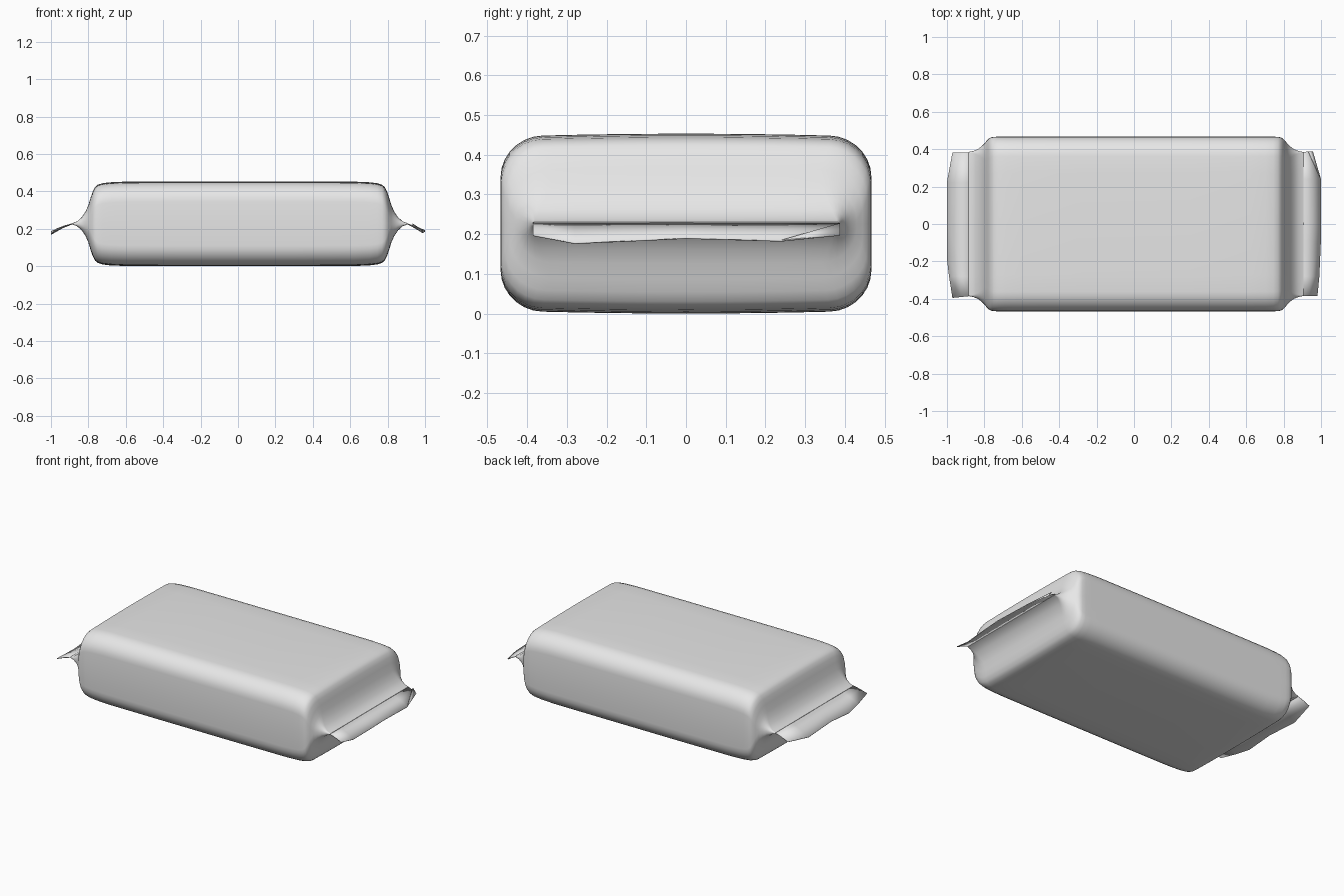
import bpy, bmesh, math

old = bpy.data.objects.get("Cube")
if old:
    bpy.data.objects.remove(old, do_unlink=True)

grey = bpy.data.materials.new("plain_wrapper_grey")
grey.use_nodes = True
colour = (0.8, 0.8, 0.8, 1)
grey.diffuse_color = colour
grey.node_tree.nodes["Principled BSDF"].inputs["Base Color"].default_value = colour

MID_Z = 0.2265


def finish(name, bm, angle):
    """Turn a bmesh into a smooth-shaded object."""
    bmesh.ops.recalc_face_normals(bm, faces=bm.faces)
    mesh = bpy.data.meshes.new(name)
    bm.to_mesh(mesh)
    bm.free()
    mesh.materials.append(grey)
    ob = bpy.data.objects.new(name, mesh)
    bpy.context.collection.objects.link(ob)
    bpy.ops.object.select_all(action='DESELECT')
    ob.select_set(True)
    bpy.context.view_layer.objects.active = ob
    bpy.ops.object.shade_smooth_by_angle(angle=math.radians(angle))
    return ob


def ring(x, hy, hz, steps=7, across=8):
    """Rounded, slightly pillowed cross-section."""
    r = min(0.105, hz * 0.9)
    quarter = []
    for i in range(across // 2):
        quarter.append(((hy - r) * 2 * i / across, hz))
    for i in range(steps + 1):
        a = math.pi / 2 * (1 - i / steps)
        quarter.append((hy - r + r * math.cos(a), hz - r + r * math.sin(a)))
    quarter.append((hy, 0))
    quarter = [(y, z * (1 - 0.035 * (y / hy) ** 2)) for y, z in quarter]
    half = quarter + [(y, -z) for y, z in quarter[-2::-1]]
    full = half + [(-y, z) for y, z in half[-2:0:-1]]
    return [(x, y, MID_Z + z) for y, z in full]


# Wrapped body: distance in from the crimp, half width, half height
END = [(0.0, 0.385, 0.004), (0.025, 0.39, 0.013), (0.05, 0.40, 0.036),
       (0.07, 0.415, 0.066), (0.085, 0.43, 0.10), (0.097, 0.445, 0.14),
       (0.108, 0.456, 0.172), (0.12, 0.463, 0.196), (0.135, 0.466, 0.209),
       (0.16, 0.467, 0.217), (0.2, 0.467, 0.222), (0.28, 0.467, 0.2255)]
LEFT, RIGHT = 0.905, -0.885
sections = [(RIGHT + d, hy, hz) for d, hy, hz in END]
sections += [(x, 0.467, 0.2265) for x in (-0.3, 0.0, 0.3)]
sections += [(LEFT - d, hy, hz) for d, hy, hz in reversed(END)]

bm = bmesh.new()
rings = [[bm.verts.new(p) for p in ring(*s)] for s in sections]
for a, b in zip(rings, rings[1:]):
    n = len(a)
    for i in range(n):
        bm.faces.new((a[i], a[(i + 1) % n], b[(i + 1) % n], b[i]))
bm.faces.new(rings[0])
bm.faces.new(rings[-1])
finish("wrapper_body", bm, 50)


def crimp(name, root_x, tips):
    """Thin crumpled sheet from the seal to a wavy tip edge."""
    bm = bmesh.new()
    cols = []
    for x, y, z in tips:
        root_y = max(-0.385, min(0.385, y))
        root = (root_x, root_y, 0.23)
        middle = (root_x + (x - root_x) * 0.5, (root_y + y) / 2,
                  0.23 + (z - 0.23) * 0.42)
        cols.append([bm.verts.new(p) for p in (root, middle, (x, y, z))])
    for a, b in zip(cols, cols[1:]):
        for i in range(2):
            bm.faces.new((a[i], a[i + 1], b[i + 1], b[i]))
    ob = finish(name, bm, 30)
    thin(ob)


def thin(ob):
    mod = ob.modifiers.new("thickness", 'SOLIDIFY')
    mod.thickness = 0.004
    mod.offset = 0


# Sealed end flaps
crimp("left_flap", LEFT - 0.01,
      [(0.98, -0.385, 0.197), (0.99, -0.28, 0.177), (0.998, -0.1, 0.185),
       (1.0, 0.0, 0.19), (0.998, 0.24, 0.183), (0.955, 0.388, 0.198)])
crimp("right_flap", RIGHT + 0.01,
      [(-0.97, -0.395, 0.2), (-0.988, -0.28, 0.182), (-1.0, -0.18, 0.17),
       (-1.0, 0.0, 0.185), (-1.0, 0.22, 0.172), (-0.97, 0.382, 0.195)])

# Turned-over corner of the left flap
bm = bmesh.new()
corner = [bm.verts.new(p) for p in
          ((0.998, 0.24, 0.184), (0.955, 0.388, 0.199), (0.932, 0.388, 0.227))]
bm.faces.new(corner)
thin(finish("left_flap_fold", bm, 30))
